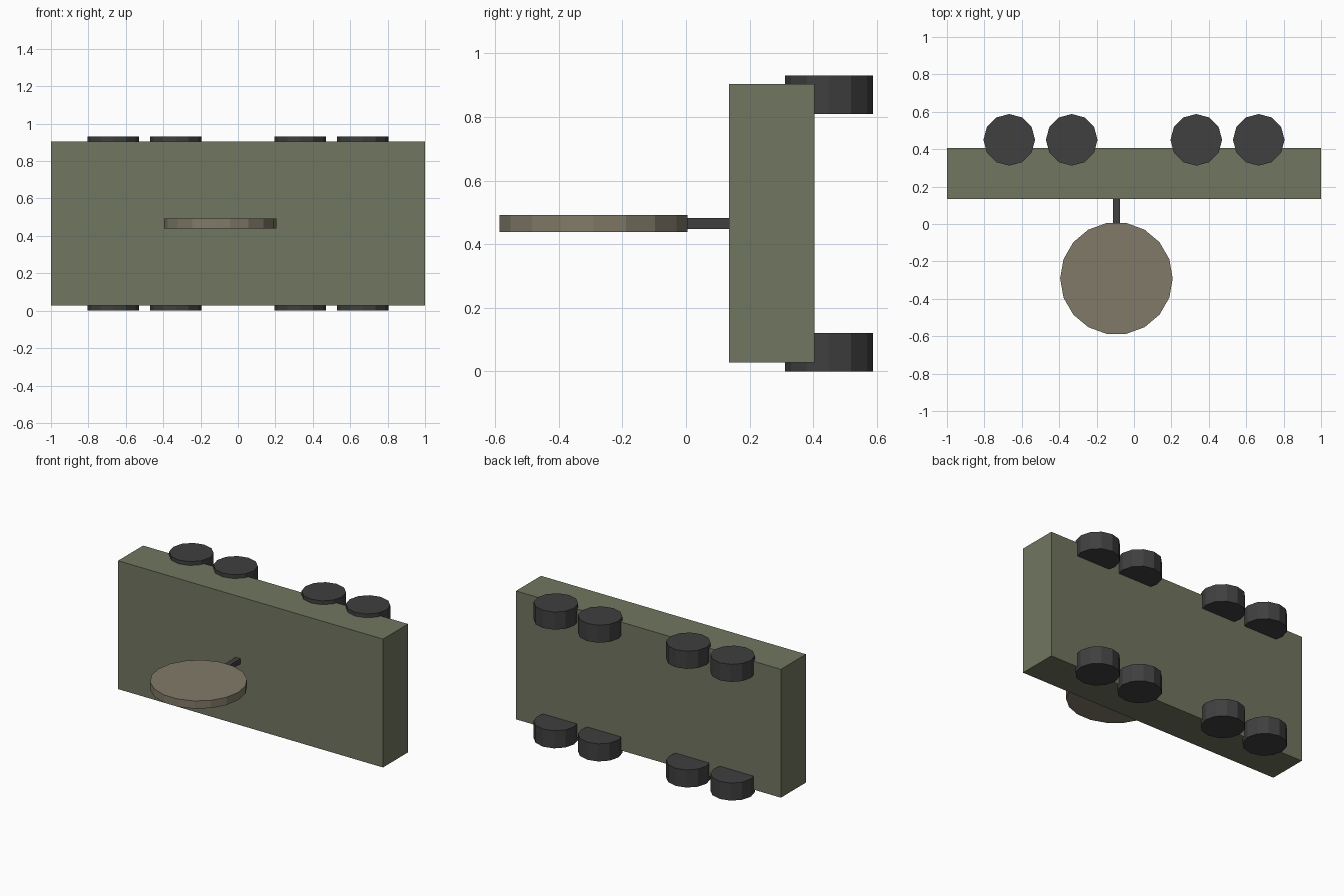
import bpy
import math

if "Cube" in bpy.data.objects:
    bpy.data.objects.remove(bpy.data.objects["Cube"])


def material(name, rgb):
    m = bpy.data.materials.new(name)
    m.diffuse_color = (*rgb, 1)
    m.use_nodes = True
    m.node_tree.nodes["Principled BSDF"].inputs["Base Color"].default_value = m.diffuse_color
    return m


GREEN = material("olive", (0.165, 0.18, 0.115))
DARK = material("dark_rubber", (0.05, 0.05, 0.05))
TAN = material("tan", (0.22, 0.195, 0.14))


def box(name, lo, hi, mat):
    bpy.ops.mesh.primitive_cube_add(size=1, location=[(a + b) / 2 for a, b in zip(lo, hi)])
    ob = bpy.context.object
    ob.name = name
    ob.scale = [b - a for a, b in zip(lo, hi)]
    bpy.ops.object.transform_apply(location=False, rotation=False, scale=True)
    ob.data.materials.append(mat)
    return ob


def disc(name, x, y, z0, z1, radius, sides, mat):
    # turn so that one corner always points along +x
    turn = math.pi / 2 % (2 * math.pi / sides)
    bpy.ops.mesh.primitive_cylinder_add(
        vertices=sides, radius=radius, depth=z1 - z0,
        location=(x, y, (z0 + z1) / 2), rotation=(0, 0, -turn))
    ob = bpy.context.object
    ob.name = name
    ob.data.materials.append(mat)
    return ob


# Slab body
box("body", (-1, 0.135, 0.028), (1, 0.405, 0.904), GREEN)

# Two rows of four wheels
for row, z0, z1 in (("lower", 0, 0.12), ("upper", 0.81, 0.93)):
    for i, x in enumerate((-0.667, -0.333, 0.333, 0.667)):
        disc(f"{row}_wheel_{i + 1}", x, 0.45, z0, z1, 0.138, 12, DARK)

# Round plate on a short post
disc("round_plate", -0.094, -0.291, 0.439, 0.492, 0.301, 18, TAN)
box("post", (-0.113, -0.02, 0.448), (-0.075, 0.15, 0.483), DARK)
